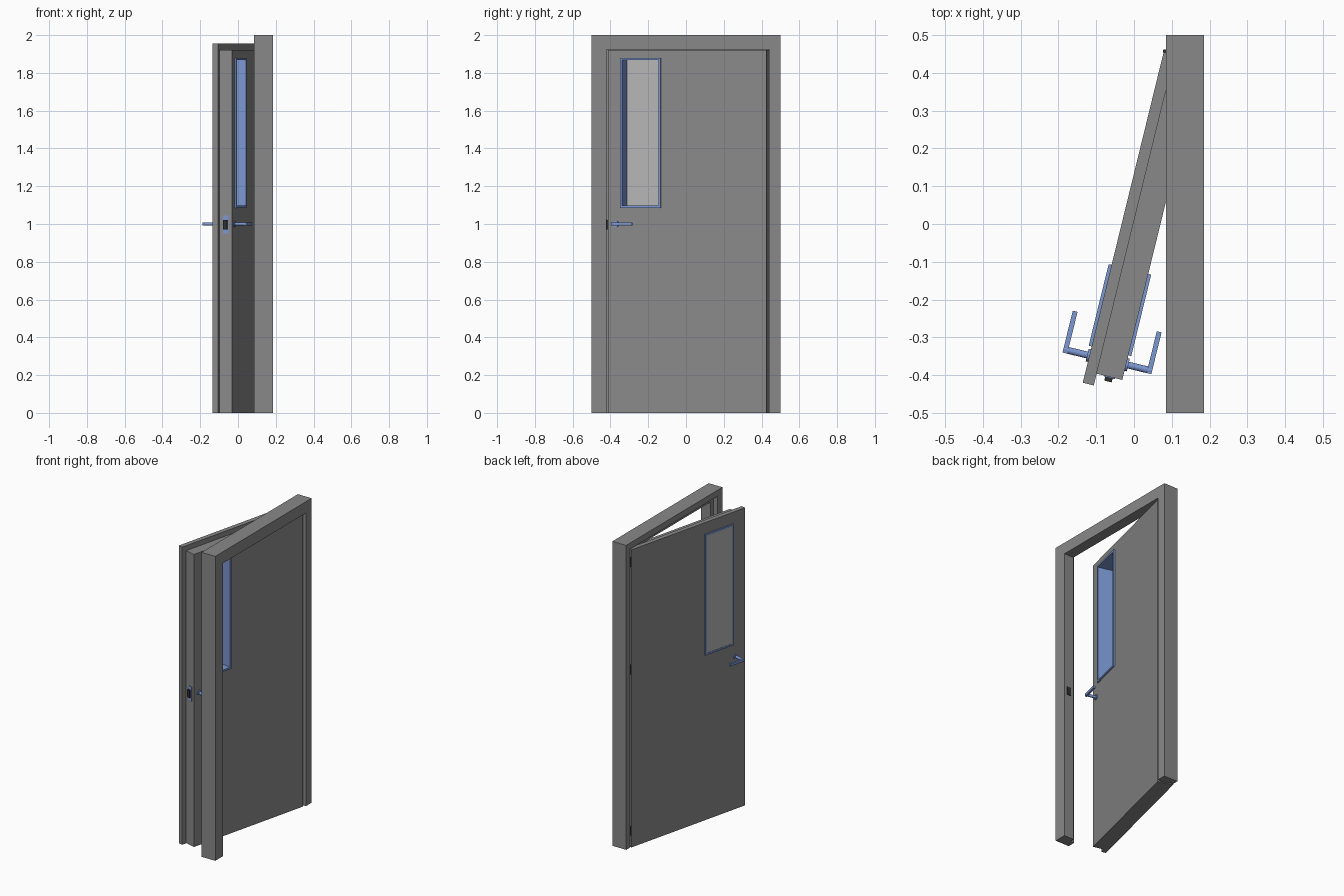
import bpy, bmesh
from math import radians
from mathutils import Matrix, Vector

if "Cube" in bpy.data.objects:
    bpy.data.objects.remove(bpy.data.objects["Cube"])


def material(name, r, g, b):
    m = bpy.data.materials.new(name)
    m.diffuse_color = (r, g, b, 1)
    m.use_nodes = True
    m.node_tree.nodes["Principled BSDF"].inputs["Base Color"].default_value = m.diffuse_color
    return m


GREY = material("paint_grey", 0.25, 0.25, 0.25)
PALE = material("pane_pale", 0.46, 0.46, 0.46)
BLUE = material("metal_blue", 0.2, 0.31, 0.64)
DARK = material("steel_dark", 0.03, 0.03, 0.03)

# Local axes: x = along the leaf from hinge to latch, y = through the thickness, z = up
FRAME = Matrix.Translation((0.085, 0, 0)) @ Matrix.Rotation(radians(-90), 4, 'Z')
DOOR = Matrix.Translation((0.0785, 0.455, 0)) @ Matrix.Rotation(radians(-103.75), 4, 'Z')


def finish(name, bm, mat, place, smooth=False):
    bmesh.ops.transform(bm, matrix=place, verts=bm.verts)
    bmesh.ops.recalc_face_normals(bm, faces=bm.faces)
    me = bpy.data.meshes.new(name)
    bm.to_mesh(me)
    bm.free()
    me.materials.append(mat)
    ob = bpy.data.objects.new(name, me)
    bpy.context.collection.objects.link(ob)
    if smooth:
        bpy.context.view_layer.objects.active = ob
        ob.select_set(True)
        bpy.ops.object.shade_smooth_by_angle(angle=radians(40))
        ob.select_set(False)
    return ob


def rect_profile(name, profile, mat, place, closed=True):
    """Carry a profile of (rectangle, depth) pairs round a rectangle; open = no bottom side."""
    bm = bmesh.new()
    rings = []
    for (x0, x1, z0, z1), y in profile:
        pts = [(x0, z0), (x0, z1), (x1, z1), (x1, z0)]
        rings.append([bm.verts.new((x, y, z)) for x, z in pts])
    n = len(rings)
    for i in range(n):
        a, b = rings[i], rings[(i + 1) % n]
        for j in range(4 if closed else 3):
            k = (j + 1) % 4
            bm.faces.new((a[j], a[k], b[k], b[j]))
    if not closed:
        for j in (0, 3):
            bm.faces.new([r[j] for r in rings])
    return finish(name, bm, mat, place)


def box(name, lo, hi, mat, place):
    lo, hi = Vector(lo), Vector(hi)
    bm = bmesh.new()
    bmesh.ops.create_cube(bm, size=1)
    bmesh.ops.scale(bm, vec=hi - lo, verts=bm.verts)
    bmesh.ops.translate(bm, vec=(lo + hi) / 2, verts=bm.verts)
    return finish(name, bm, mat, place)


def rod(name, a, b, radius, mat, place):
    a, b = Vector(a), Vector(b)
    m = Matrix.Translation((a + b) / 2) @ (b - a).to_track_quat('Z', 'Y').to_matrix().to_4x4()
    bm = bmesh.new()
    bmesh.ops.create_cone(bm, cap_ends=True, segments=24, radius1=radius, radius2=radius,
                          depth=(b - a).length, matrix=m)
    return finish(name, bm, mat, place, True)


# Rebated door frame, open at the floor
OUT, NARROW, WIDE = (-0.5, 0.5, 0, 2), (-0.44, 0.42, 0, 1.925), (-0.46, 0.45, 0, 1.96)
rect_profile("door_frame", [(OUT, 0), (OUT, 0.1), (NARROW, 0.1), (NARROW, 0.03),
                            (WIDE, 0.03), (WIDE, 0)], GREY, FRAME, closed=False)

# Rebated door leaf with the window opening through it
LIP, CORE, HOLE = (0, 0.901, 0, 1.955), (0.006, 0.869, 0, 1.922), (0.585, 0.797, 1.09, 1.875)
rect_profile("door_leaf", [(LIP, 0), (LIP, 0.03), (CORE, 0.03), (CORE, 0.1),
                           (HOLE, 0.1), (HOLE, 0)], GREY, DOOR)

# Window lining and pane
RIM, REVEAL = (0.58, 0.802, 1.085, 1.88), (0.592, 0.79, 1.097, 1.868)
rect_profile("window_lining", [(RIM, -0.008), (RIM, 0), (HOLE, 0), (HOLE, 0.1), (RIM, 0.1),
                               (RIM, 0.108), (REVEAL, 0.108), (REVEAL, -0.008)], BLUE, DOOR)
box("window_pane", (0.59, -0.006, 1.095), (0.792, 0.0, 1.87), PALE, DOOR)

# Lever handle on each face
for side, face, s in (("outer", 0, -1), ("inner", 0.1, 1)):
    rod(side + "_handle_rose", (0.827, face, 1), (0.827, face + s * 0.006, 1), 0.017, BLUE, DOOR)
    rod(side + "_handle_stem", (0.827, face, 1), (0.827, face + s * 0.07, 1), 0.009, BLUE, DOOR)
    ys = sorted((face + s * 0.058, face + s * 0.071))
    box(side + "_handle_lever", (0.722, ys[0], 0.992), (0.836, ys[1], 1.008), BLUE, DOOR)

# Lock plate and latch on the free edge, strike plate on the jamb
box("lock_plate", (0.866, 0.052, 0.95), (0.872, 0.08, 1.045), BLUE, DOOR)
box("latch", (0.866, 0.054, 0.972), (0.882, 0.074, 1.022), DARK, DOOR)
box("strike_plate", (0.417, 0.05, 0.972), (0.422, 0.08, 1.025), DARK, FRAME)

# Hinges
for i, z in enumerate((0.11, 1.17, 1.875)):
    rod(f"hinge_{i + 1}", (-0.003, 0.002, z - 0.03), (-0.003, 0.002, z + 0.03), 0.005, DARK, DOOR)
